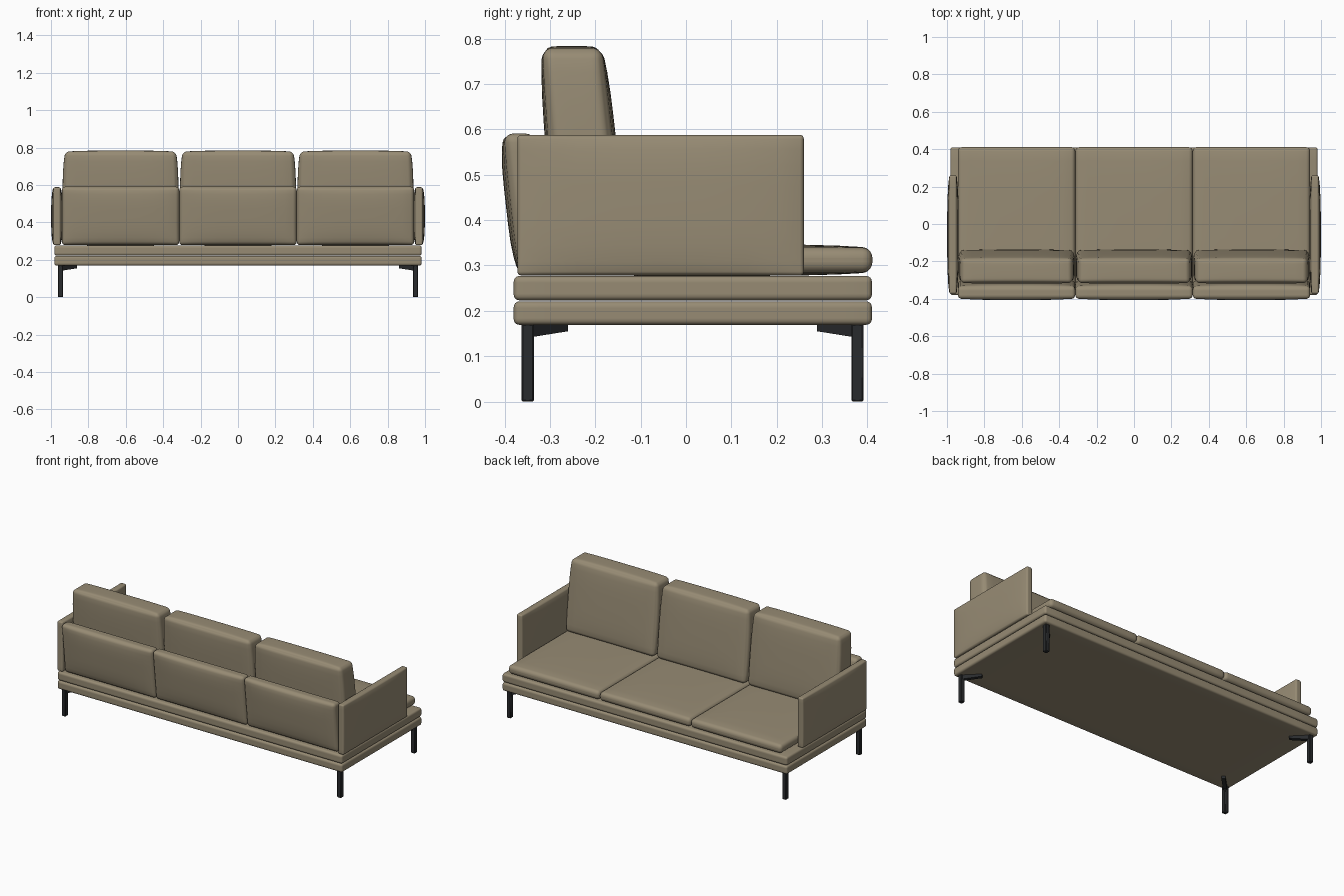
import bpy, bmesh, math
from mathutils import Vector

if "Cube" in bpy.data.objects:
    bpy.data.objects.remove(bpy.data.objects["Cube"])


def material(name, rgb):
    m = bpy.data.materials.new(name)
    m.diffuse_color = (*rgb, 1)
    m.use_nodes = True
    m.node_tree.nodes["Principled BSDF"].inputs["Base Color"].default_value = m.diffuse_color
    return m


FABRIC = material("taupe fabric", (0.31, 0.26, 0.175))
METAL = material("dark metal", (0.022, 0.024, 0.026))


def finish(name, bm, mat):
    bmesh.ops.recalc_face_normals(bm, faces=bm.faces[:])
    me = bpy.data.meshes.new(name)
    bm.to_mesh(me)
    bm.free()
    me.materials.append(mat)
    ob = bpy.data.objects.new(name, me)
    bpy.context.collection.objects.link(ob)
    bpy.context.view_layer.objects.active = ob
    ob.select_set(True)
    bpy.ops.object.shade_smooth_by_angle(angle=math.radians(40))
    ob.select_set(False)
    return ob


def cushion(name, lo, hi, r, bulge=(0, 0, 0), deform=None, mat=FABRIC):
    """Rounded box whose faces puff out by bulge along each axis;
    deform(p, t) reshapes it, t running from 0 (bottom) to 1 (top)."""
    lo, hi = Vector(lo), Vector(hi)
    c, h = (lo + hi) / 2, (hi - lo) / 2
    h -= Vector(bulge)
    bm = bmesh.new()
    bmesh.ops.create_cube(bm, size=2)
    for v in bm.verts:
        v.co = Vector(v.co[i] * h[i] for i in range(3))
    # cut the box finely near the edges, coarsely in the middle
    for a in range(3):
        k = h[a] - r
        cuts = [s * (h[a] - r * f) for s in (-1, 1) for f in (1, .6, .27)]
        cuts += [k * f for f in (-.85, -.6, -.3, 0, .3, .6, .85)]
        n = Vector((0, 0, 0))
        n[a] = 1
        for d in cuts:
            bmesh.ops.bisect_plane(bm, geom=bm.verts[:] + bm.edges[:] + bm.faces[:],
                                   plane_co=n * d, plane_no=n, dist=1e-6)
    for v in bm.verts:
        p = v.co.copy()
        inner = Vector(max(-h[i] + r, min(h[i] - r, p[i])) for i in range(3))
        q = inner + (p - inner).normalized() * r
        u = [p[i] / h[i] for i in range(3)]
        for a in range(3):
            b, d = (a + 1) % 3, (a + 2) % 3
            q[a] += bulge[a] * u[a] * (1 - u[b] ** 4) * (1 - u[d] ** 4)
        t = (q.z + h.z) / (2 * h.z)
        if deform:
            q = deform(q, t)
        v.co = q + c
    return finish(name, bm, mat)


# two stacked base slabs
cushion("lower_base", (-.982, -.38, .169), (.982, .41, .221), .013)
cushion("upper_base", (-.982, -.38, .223), (.982, .41, .277), .013)

# armrests
for s, side in ((-1, "left"), (1, "right")):
    x = sorted((s * .937, s * .999))
    cushion(side + "_armrest", (x[0], -.372, .278), (x[1], .26, .588), .009, (.012, 0, 0))


def lean_panel(p, t):
    return Vector((p.x, p.y - .035 * t, p.z))


def lean_pillow(p, t):
    # leans back, thinner and narrower towards the top
    return Vector((p.x * (1 - .03 * t ** 4), p.y * (1 - .1 * t) - .04 * t, p.z))


# three seats, outer back panels and loose back pillows
W = .628
for i, pos in enumerate(("left", "middle", "right")):
    x0 = -.942 + i * W
    x1 = x0 + W
    cushion(pos + "_seat", (x0, -.34, .277), (x1, .411, .347), .022, (0, 0, .008))
    cushion(pos + "_back_panel", (x0, -.38, .278), (x1, -.285, .591), .02,
            (0, .014, 0), lean_panel)
    cushion(pos + "_back_pillow", (x0 + .003, -.294, .335), (x1 - .003, -.128, .784), .022,
            (.006, .01, .006), lean_pillow)

# legs with a diagonal tapered bracket pointing inwards
for sx in (-1, 1):
    for sy in (-1, 1):
        name = ("right" if sx > 0 else "left") + ("_front" if sy > 0 else "_rear")
        x, y = sx * .949, .378 if sy > 0 else -.349
        bm = bmesh.new()
        bmesh.ops.create_cube(bm, size=1)
        for v in bm.verts:
            v.co = Vector((v.co.x * .027 + x, v.co.y * .027 + y, (v.co.z + .5) * .171))
        bmesh.ops.bevel(bm, geom=bm.edges[:], offset=.003, segments=1, affect='EDGES')
        finish(name + "_leg", bm, METAL)

        d = Vector((-sx, -sy, 0)).normalized()
        n = Vector((-d.y, d.x, 0)) * .011
        bm = bmesh.new()
        rings = []
        for side in (-1, 1):
            rings.append([bm.verts.new(Vector((x, y, z)) + d * l + n * side)
                          for l, z in ((0, .171), (.115, .171), (.115, .155), (0, .142))])
        bm.faces.new(rings[0])
        bm.faces.new(rings[1])
        for k in range(4):
            j = (k + 1) % 4
            bm.faces.new((rings[0][k], rings[0][j], rings[1][j], rings[1][k]))
        finish(name + "_bracket", bm, METAL)
